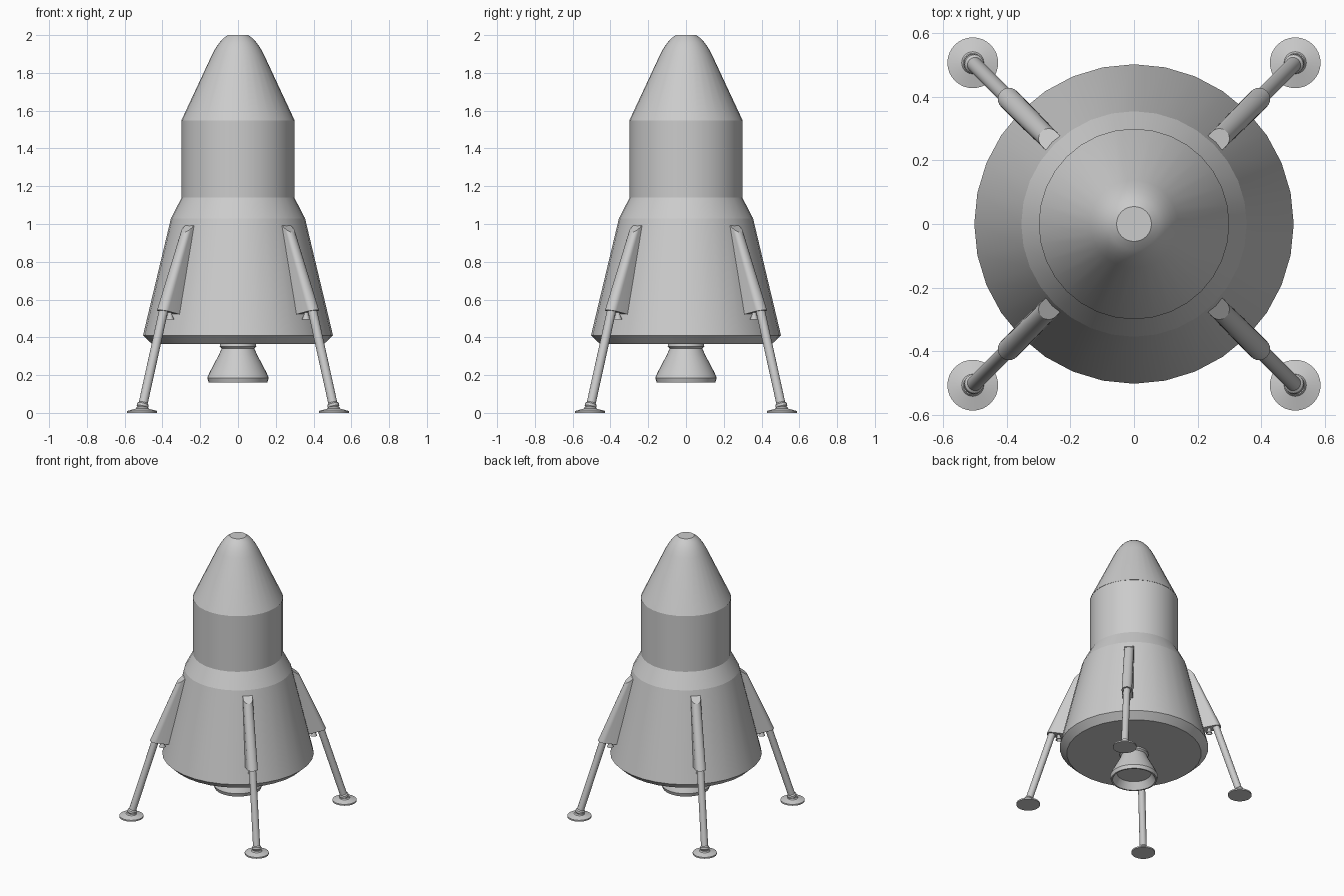
import bpy, bmesh, math
from mathutils import Vector, Matrix

cube = bpy.data.objects.get("Cube")
if cube:
    bpy.data.objects.remove(cube, do_unlink=True)

GREY = (0.6, 0.6, 0.6, 1)
grey = bpy.data.materials.new("light_grey")
grey.use_nodes = True
grey.diffuse_color = GREY
grey.node_tree.nodes["Principled BSDF"].inputs["Base Color"].default_value = GREY


def finish(bm, name, sharp=30):
    bmesh.ops.recalc_face_normals(bm, faces=bm.faces)
    mesh = bpy.data.meshes.new(name)
    bm.to_mesh(mesh)
    bm.free()
    mesh.materials.append(grey)
    ob = bpy.data.objects.new(name, mesh)
    bpy.context.collection.objects.link(ob)
    bpy.ops.object.select_all(action='DESELECT')
    ob.select_set(True)
    bpy.context.view_layer.objects.active = ob
    bpy.ops.object.shade_smooth_by_angle(angle=math.radians(sharp))
    return ob


def loft(bm, rings):
    """Skin a list of equal point loops and cap both ends."""
    loops = [[bm.verts.new(p) for p in ring] for ring in rings]
    n = len(loops[0])
    for a, b in zip(loops, loops[1:]):
        for i in range(n):
            j = (i + 1) % n
            bm.faces.new((a[i], a[j], b[j], b[i]))
    bm.faces.new(loops[0])
    bm.faces.new(loops[-1])


def turned(name, profile, sides=32, sharp=30, place=Matrix()):
    """Turn a (radius, height) profile round its own z axis."""
    bm = bmesh.new()
    turn = [math.tau * i / sides for i in range(sides)]
    loft(bm, [[place @ Vector((r * math.cos(t), r * math.sin(t), z)) for t in turn]
              for r, z in profile])
    return finish(bm, name, sharp)


# Hull: chamfered base, flared skirt, shoulder, cabin and rounded nose
turned("hull", [(0.44, 0.365), (0.455, 0.365), (0.503, 0.41), (0.355, 1.03),
                (0.298, 1.14), (0.298, 1.55)], sharp=12.5)
turned("nose", [(0.30, 1.548), (0.138, 1.895), (0.118, 1.932), (0.10, 1.958),
                (0.08, 1.981), (0.055, 2.0)], sharp=12.5)

# Main engine with a recessed bell
turned("engine_bell", [(0.095, 0.37), (0.097, 0.352), (0.086, 0.342), (0.10, 0.31),
                       (0.15, 0.215), (0.163, 0.185), (0.155, 0.16),
                       (0.145, 0.16), (0.115, 0.21)], sharp=20)


def housing_section(inner, outer, half, z_in, z_out):
    """Slot-shaped section, square at the hull and round on the outside."""
    centre = outer - half
    pts = [(inner, -half)]
    for i in range(13):
        t = math.pi * (i / 12 - 0.5)
        pts.append((centre + half * math.cos(t), half * math.sin(t)))
    pts.append((inner, half))
    return [Vector((x, y, z_in + (z_out - z_in) * (x - inner) / (outer - inner)))
            for x, y in pts]


# Four landing legs on the diagonals
for k, corner in enumerate(("back_left", "back_right", "front_right", "front_left")):
    spin = Matrix.Rotation(math.radians(45 + 90 * k), 4, 'Z')

    bm = bmesh.new()
    loft(bm, [[spin @ p for p in housing_section(0.42, 0.592, 0.035, 0.512, 0.545)],
              [spin @ p for p in housing_section(0.335, 0.412, 0.032, 1.012, 0.955)]])
    finish(bm, corner + "_leg_housing")

    # Strut runs from the foot up into the housing
    foot, top = Vector((0.718, 0, 0.025)), Vector((0.545, 0, 0.58))
    axis = top - foot
    tilt = Matrix.Translation(foot) @ axis.to_track_quat('Z', 'Y').to_matrix().to_4x4()
    turned(corner + "_strut", [(0.024, 0), (0.031, 0.008), (0.031, 0.022),
                               (0.024, 0.03), (0.024, axis.length)],
           16, place=spin @ tilt)

    turned(corner + "_foot_pad", [(0.08, 0), (0.08, 0.01), (0.035, 0.022), (0.03, 0.03)],
           32, sharp=12, place=spin @ Matrix.Translation((0.718, 0, 0)))

    # Small thruster under the housing
    turned(corner + "_thruster", [(0.012, 0.55), (0.012, 0.52), (0.022, 0.495),
                                  (0.018, 0.495), (0.01, 0.51)],
           16, place=spin @ Matrix.Translation((0.51, 0, 0)))
